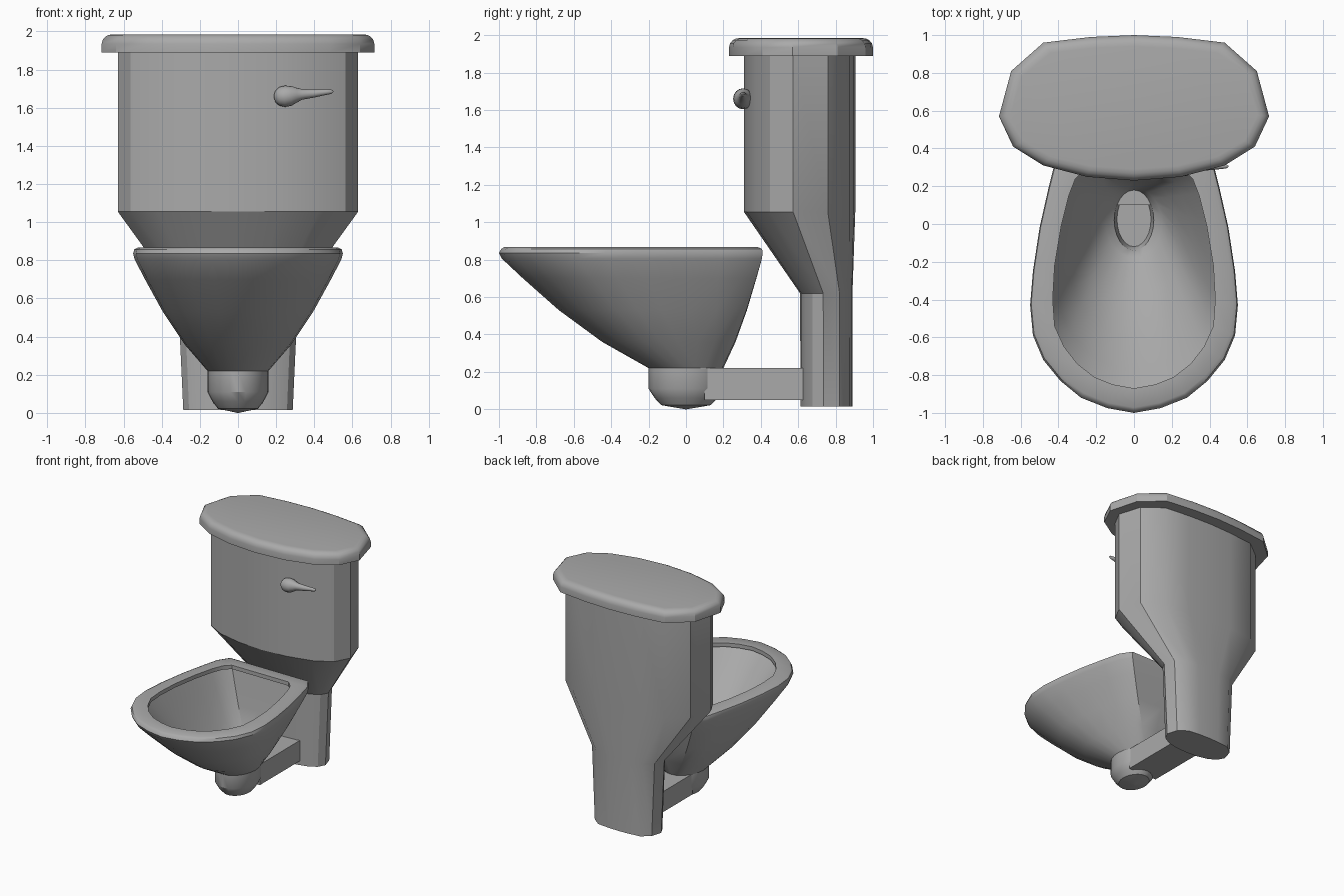
import bpy, bmesh, math

if "Cube" in bpy.data.objects:
    bpy.data.objects.remove(bpy.data.objects["Cube"])

mat = bpy.data.materials.new("grey ceramic")
mat.diffuse_color = (0.4, 0.4, 0.4, 1)
mat.use_nodes = True
mat.node_tree.nodes["Principled BSDF"].inputs["Base Color"].default_value = mat.diffuse_color


def loft(name, rings, cap_start=True, cap_end=True, closed=False):
    """Skin a list of equal-length point rings."""
    bm = bmesh.new()
    vr = [[bm.verts.new(p) for p in r] for r in rings]
    n = len(rings[0])
    for a, b in zip(vr, vr[1:]):
        for i in range(n):
            j = (i + 1) % n
            bm.faces.new((a[i], a[j], b[j], b[i]))
    if cap_start:
        bm.faces.new(vr[0])
    if cap_end:
        bm.faces.new(vr[-1])
    bmesh.ops.recalc_face_normals(bm, faces=bm.faces)
    me = bpy.data.meshes.new(name)
    bm.to_mesh(me)
    bm.free()
    me.materials.append(mat)
    ob = bpy.data.objects.new(name, me)
    bpy.context.collection.objects.link(ob)
    bpy.ops.object.select_all(action='DESELECT')
    ob.select_set(True)
    bpy.context.view_layer.objects.active = ob
    bpy.ops.object.shade_smooth_by_angle(angle=math.radians(32))
    return ob


def mirror(half):
    """Full outline from a half outline whose ends lie on x = 0."""
    return half + [(-x, y) for x, y in half[-2:0:-1]]


def at(outline, z):
    return [(x, y, z) for x, y in outline]


def lerp(a, b, f):
    return [(p[0] + (q[0] - p[0]) * f, p[1] + (q[1] - p[1]) * f)
            for p, q in zip(a, b)]


def scaled(outline, s, cy):
    return [(x * s, cy + (y - cy) * s) for x, y in outline]


# tank lid
lid = mirror([(0, .23), (.25, .25), (.48, .31), (.64, .41), (.715, .57),
              (.65, .81), (.48, .96), (.23, .99), (0, 1)])


def fit(hw, y0, y1):
    return [(x / .715 * hw, y0 + (y - .23) / .77 * (y1 - y0)) for x, y in lid]


loft("tank_lid", [at(fit(.715 - d, .23 + d, 1 - d), z) for d, z in
                  [(0, 1.89), (0, 1.935), (.006, 1.957), (.02, 1.973),
                   (.038, 1.982), (.06, 1.985)]])

# tank with tapered pedestal
loft("tank", [at(fit(hw, y0, y1), z) for hw, y0, y1, z in
              [(.63, .31, .905, 1.90), (.63, .31, .905, 1.055),
               (.315, .61, .89, .62), (.287, .612, .89, .015)]])

# bowl: outer wall, rounded rim, inner wall and drain
rim = mirror([(0, -1), (.14, -.975), (.28, -.92), (.39, -.83), (.48, -.72),
              (.535, -.59), (.55, -.43), (.535, -.25), (.50, -.02),
              (.455, .18), (.42, .32), (.36, .41), (0, .41)])
inner = mirror([(0, -.87), (.11, -.85), (.21, -.81), (.30, -.74), (.37, -.65),
                (.42, -.54), (.43, -.40), (.42, -.22), (.385, -.01),
                (.345, .15), (.31, .24), (.26, .29), (0, .29)])


def oval(rx, y0, y1):
    c, r = (y0 + y1) / 2, (y1 - y0) / 2
    return mirror([(rx * math.sin(math.pi * i / 12) if 0 < i < 12 else 0,
                    c - r * math.cos(math.pi * i / 12)) for i in range(13)])


foot = oval(.16, -.2, .2)
sump = oval(.148, -.178, .19)
rings = [at(lerp(foot, rim, f), z) for f, z in
         [(0, .22), (.31, .36), (.6, .53), (.84, .70), (.98, .805),
          (1, .835), (.985, .857)]]
rings.append(at(lerp(rim, inner, .22), .867))
rings.append(at(inner, .867))
rings.append(at(inner, .835))
wide = scaled(inner, 1.03, -.29)
rings += [at(lerp(sump, wide, f), z) for f, z in
          [(1, .83), (.84, .72), (.6, .56), (.31, .40), (0, .26)]]
rings.append(at(oval(.105, -.14, .18), .22))
rings.append(at(oval(.09, -.12, .17), .13))
loft("bowl", rings, cap_start=False)

# bowl foot
loft("bowl_foot", [at(scaled(foot, s, 0), z) for s, z in
                   [(1, .22), (1, .11), (.84, .06), (.66, .022), (.02, 0)]],
     cap_start=False)

# connecting pipe between foot and pedestal
loft("connector", [[(sx * .13, y, z) for sx, z in
                    [(-1, .05), (1, .05), (1, .22), (-1, .22)]]
                   for y in (.1, .66)])

# flush handle: knob tapering into a lever
loft("flush_handle",
     [[(x, .305 + r * 0.95 * math.cos(t), z + r * math.sin(t))
       for t in [2 * math.pi * k / 16 for k in range(16)]]
      for x, r, z in [(.188, .006, 1.66), (.196, .03, 1.66),
                      (.215, .048, 1.66), (.245, .056, 1.66),
                      (.28, .052, 1.662), (.31, .038, 1.666),
                      (.335, .028, 1.67), (.40, .021, 1.675),
                      (.46, .015, 1.682), (.49, .011, 1.684),
                      (.50, .003, 1.685)]])
